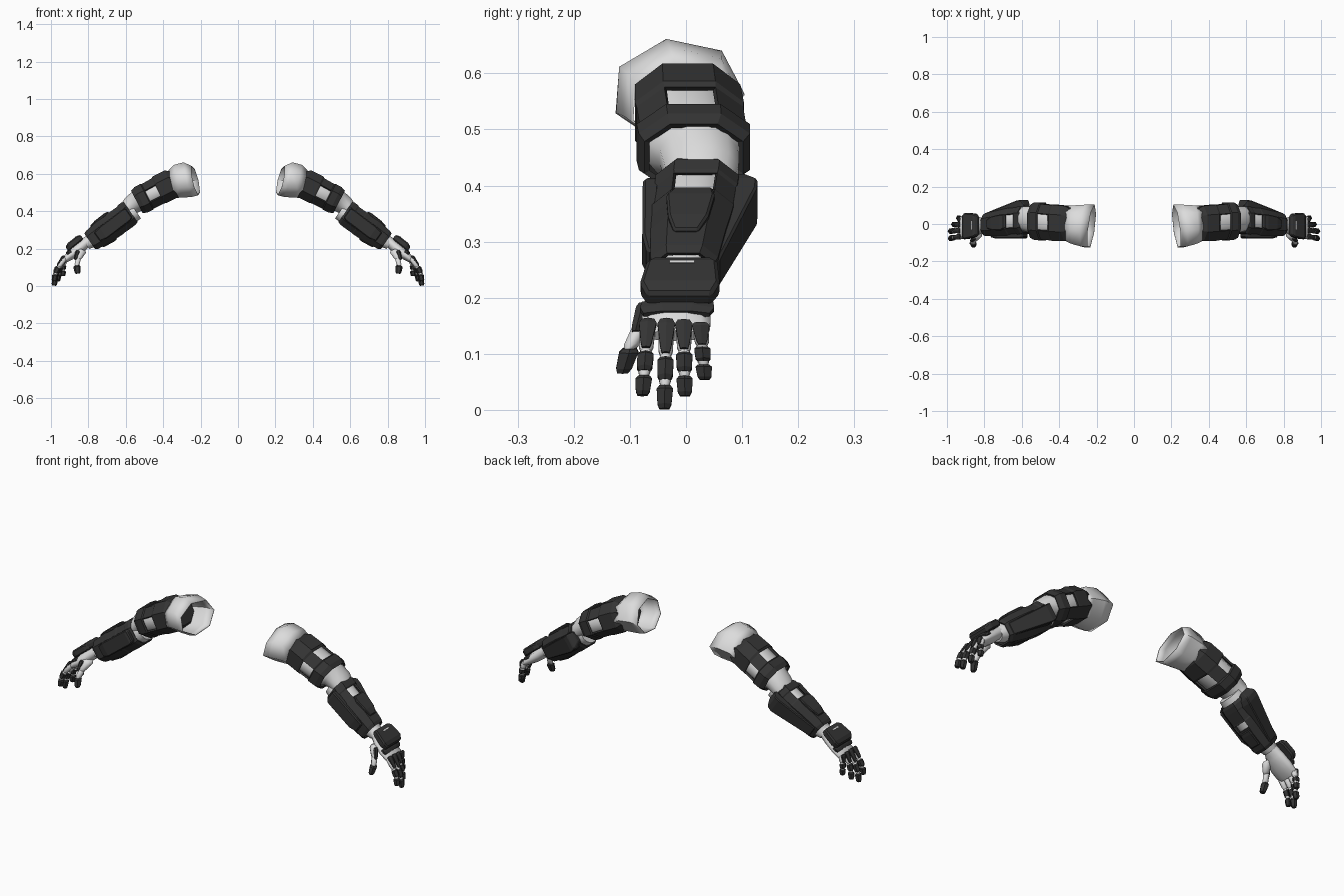
import bpy, bmesh, math
from mathutils import Vector

cube = bpy.data.objects.get("Cube")
if cube:
    bpy.data.objects.remove(cube, do_unlink=True)


def material(name, value):
    m = bpy.data.materials.new(name)
    m.use_nodes = True
    color = (value, value, value, 1)
    m.diffuse_color = color
    m.node_tree.nodes["Principled BSDF"].inputs["Base Color"].default_value = color
    return m


LIGHT = material("light_grey", 0.72)
DARK = material("dark_grey", 0.034)


def loft(name, frame, sections, mat, n=8, caps=True, windows=(), wide=1, spin=0,
         solid=0, bevel=0, smooth=False):
    """Skin rings along a tilted axis.
    Each section is (along, side, up, half_side, half_up) and an optional lean."""
    x, y, z, tilt = frame
    t = math.radians(tilt)
    along = Vector((math.cos(t), 0, -math.sin(t)))
    up = Vector((math.sin(t), 0, math.cos(t)))
    side = Vector((0, 1, 0))
    grow = 1 / math.cos(math.pi / n)
    bm = bmesh.new()
    rings = []
    for s, dy, du, ry, ru, *lean in sections:
        c = Vector((x, y, z)) + along * s + side * dy + up * du
        ring = []
        for k in range(n):
            a = (2 * k + 1) * math.pi / n + math.radians(spin)
            # widen the short coordinate of each corner so the main faces grow
            cy, cu = grow * math.cos(a), grow * math.sin(a)
            if abs(cy) < abs(cu):
                cy *= wide
            else:
                cu *= wide
            ring.append(bm.verts.new(c + side * (ry * cy) + up * (ru * cu)
                                     - along * (sum(lean) * ry * cy)))
        rings.append(ring)
    holes = []
    for row in range(len(rings) - 1):
        a, b = rings[row], rings[row + 1]
        for k in range(n):
            j = (k + 1) % n
            f = bm.faces.new((a[k], a[j], b[j], b[k]))
            if (row, k) in windows:
                holes.append(f)
    if caps:
        bm.faces.new(rings[0])
        bm.faces.new(rings[-1])
    bmesh.ops.recalc_face_normals(bm, faces=bm.faces)
    bmesh.ops.delete(bm, geom=holes, context='FACES')
    me = bpy.data.meshes.new(name)
    bm.to_mesh(me)
    bm.free()
    me.materials.append(mat)
    ob = bpy.data.objects.new(name, me)
    bpy.context.collection.objects.link(ob)
    if smooth:
        bpy.ops.object.select_all(action='DESELECT')
        ob.select_set(True)
        bpy.context.view_layer.objects.active = ob
        bpy.ops.object.shade_smooth_by_angle(angle=math.radians(58))
    if solid:
        m = ob.modifiers.new("Thickness", 'SOLIDIFY')
        m.thickness, m.offset = solid, -1
    if bevel:
        m = ob.modifiers.new("Bevel", 'BEVEL')
        m.width, m.segments = bevel, 1
    ob.modifiers.new("Mirror", 'MIRROR').use_mirror_merge = False


def limb(name, p, q, r0, r1, mat, n=6, lift=0, flat=1, cut=(0, 1), smooth=False):
    """Tapered segment covering the cut range of the line between two points."""
    p, q = Vector(p), Vector(q)
    p, q = p.lerp(q, cut[0]), p.lerp(q, cut[1])
    d = q - p
    length = math.hypot(d.x, d.z)
    frame = (*p, math.degrees(math.atan2(-d.z, d.x)))
    rows = [(length * f, d.y * f, lift, r, r * flat)
            for f, r in ((0, r0 * .7), (.15, r0), (.8, r1), (1, r1 * .7))]
    loft(name, frame, rows, mat, n, smooth=smooth)


# Shoulder sleeve, seven-sided and open at the torso end
sleeve = (.217, -.015, .565, 13)
loft("shoulder_sleeve", sleeve, [
    (.01, 0, 0, .108, .074, .13), (.048, 0, .014, .107, .088, .08),
    (.105, .005, .018, .099, .083), (.14, .012, .010, .092, .07)],
    LIGHT, n=7, spin=22.7, caps=False, solid=.004, smooth=True)

# Upper arm: light core under a windowed shell
upper = (.36, .003, .542, 27)
loft("upper_arm", upper, [
    (-.03, 0, 0, .07, .06), (0, 0, 0, .086, .068), (.185, .013, 0, .085, .064),
    (.205, .02, .003, .07, .056), (.25, .025, -.003, .066, .05),
    (.29, .022, -.018, .06, .042)], LIGHT, n=12, smooth=True)
loft("shoulder_socket", upper, [(-.04, 0, 0, .078, .06), (-.03, 0, 0, .084, .066)], DARK)
loft("upper_arm_shell", upper, [
    (-.03, 0, 0, .082, .066), (-.005, 0, .002, .094, .08), (.066, .003, .003, .097, .08),
    (.076, .004, .001, .095, .075), (.138, .009, 0, .095, .073),
    (.144, .01, 0, .101, .077), (.18, .012, 0, .099, .076), (.203, .011, 0, .088, .067)],
    DARK, caps=False, windows=[(3, k) for k in (1, 3, 5, 7)], wide=1.16, solid=.011)

# Forearm: light core, windowed shell and raised plates
fore = (.575, .02, .39, 35)
loft("forearm", fore, [
    (-.03, .003, -.005, .058, .05), (.02, 0, 0, .064, .06), (.15, -.012, -.002, .058, .06),
    (.25, -.022, 0, .046, .043), (.29, -.025, 0, .037, .03)], LIGHT, n=12, smooth=True)
loft("forearm_shell", fore, [
    (-.004, 0, .004, .066, .064), (.009, 0, .004, .074, .07), (.034, -.002, .002, .074, .07),
    (.04, -.003, 0, .072, .068), (.09, -.007, 0, .071, .068),
    (.096, -.008, 0, .073, .07), (.13, -.011, 0, .07, .069), (.17, -.016, 0, .067, .067),
    (.25, -.023, 0, .06, .058), (.265, -.025, 0, .054, .051)],
    DARK, caps=False, windows=[(3, 1), (5, 5)], wide=1.3, solid=.009)
loft("forearm_top_plate", fore, [
    (.094, -.007, .07, .034, .006), (.12, -.012, .071, .043, .008),
    (.18, -.016, .067, .036, .009), (.215, -.02, .062, .022, .006)], DARK, n=4, bevel=.004)
loft("forearm_front_plate", fore, [
    (.006, -.08, .006, .012, .028), (.022, -.082, .004, .015, .037),
    (.18, -.083, -.002, .015, .037), (.22, -.079, -.002, .011, .028)],
    DARK, n=4, bevel=.005)
loft("elbow_fin", fore, [
    (-.008, .066, .008, .018, .026), (.014, .079, -.002, .029, .04),
    (.04, .076, -.006, .03, .043), (.25, .026, -.004, .013, .03)],
    DARK, n=4, bevel=.004)
loft("forearm_under_plate", fore, [
    (.14, -.013, -.068, .03, .006), (.16, -.014, -.068, .034, .007),
    (.225, -.02, -.06, .028, .007)], DARK, n=4, bevel=.004)

# Hand: palm, back plate and knuckle strip
hand = (.80, -.005, .24, 40)
loft("palm", hand, [
    (-.03, 0, 0, .036, .03), (.02, -.001, .002, .038, .028), (.06, -.008, .001, .053, .029),
    (.11, -.012, .002, .061, .026), (.15, -.013, .004, .061, .02),
    (.17, -.013, .002, .054, .012)], LIGHT, n=12, smooth=True)
loft("hand_back_plate", hand, [
    (.012, -.002, .04, .052, .014), (.03, -.002, .043, .063, .018),
    (.09, -.006, .045, .071, .018), (.115, -.007, .04, .058, .014)], DARK, n=4, bevel=.006)
loft("hand_plate_slot", hand, [(.033, -.002, .061, .022, .002),
     (.039, -.002, .061, .022, .002)], LIGHT, n=4)
loft("knuckle_strip", hand, [
    (.105, -.01, .02, .064, .016), (.12, -.011, .021, .066, .013),
    (.133, -.012, .02, .059, .009)], DARK, n=8)

# Fingers: root side position, outward reach and tip height
FINGERS = {"index": (-.068, .058, .026), "middle": (-.035, .058, .002),
           "ring": (-.004, .04, .025), "little": (.026, .012, .054)}
for label, (y, reach, tip) in FINGERS.items():
    drop = .15 - tip
    joints = [(.925 + reach * fx, y + (y + .015) * .18 * fz, .15 - drop * fz)
              for fx, fz in ((0, 0), (.58, .38), (.88, .69), (1, 1))]
    limb(label + "_finger_root", joints[0], joints[1], .014, .0125, LIGHT, 8, smooth=True)
    limb(label + "_finger_core", joints[1], joints[2], .0115, .0105, LIGHT, 8,
         cut=(-.1, 1.15), smooth=True)
    limb(label + "_knuckle_plate", joints[0], joints[1], .0155, .010, DARK,
         lift=.011, flat=.5, cut=(-.1, .95))
    limb(label + "_finger_plate", joints[1], joints[2], .0145, .0135, DARK,
         lift=.002, cut=(.05, .92))
    limb(label + "_finger_tip", joints[2], joints[3], .0145, .0125, DARK, cut=(.1, 1))

# Thumb
thumb = [(.83, -.05, .195), (.854, -.083, .145), (.862, -.1, .11), (.856, -.113, .066)]
limb("thumb_root", thumb[0], thumb[1], .023, .017, LIGHT, 8, smooth=True)
limb("thumb_core", thumb[1], thumb[2], .014, .013, LIGHT, 8, cut=(-.2, 1.1), smooth=True)
limb("thumb_root_plate", (.855, -.076, .19), (.869, -.09, .14), .011, .009, DARK)
limb("thumb_tip", thumb[2], thumb[3], .017, .014, DARK)
